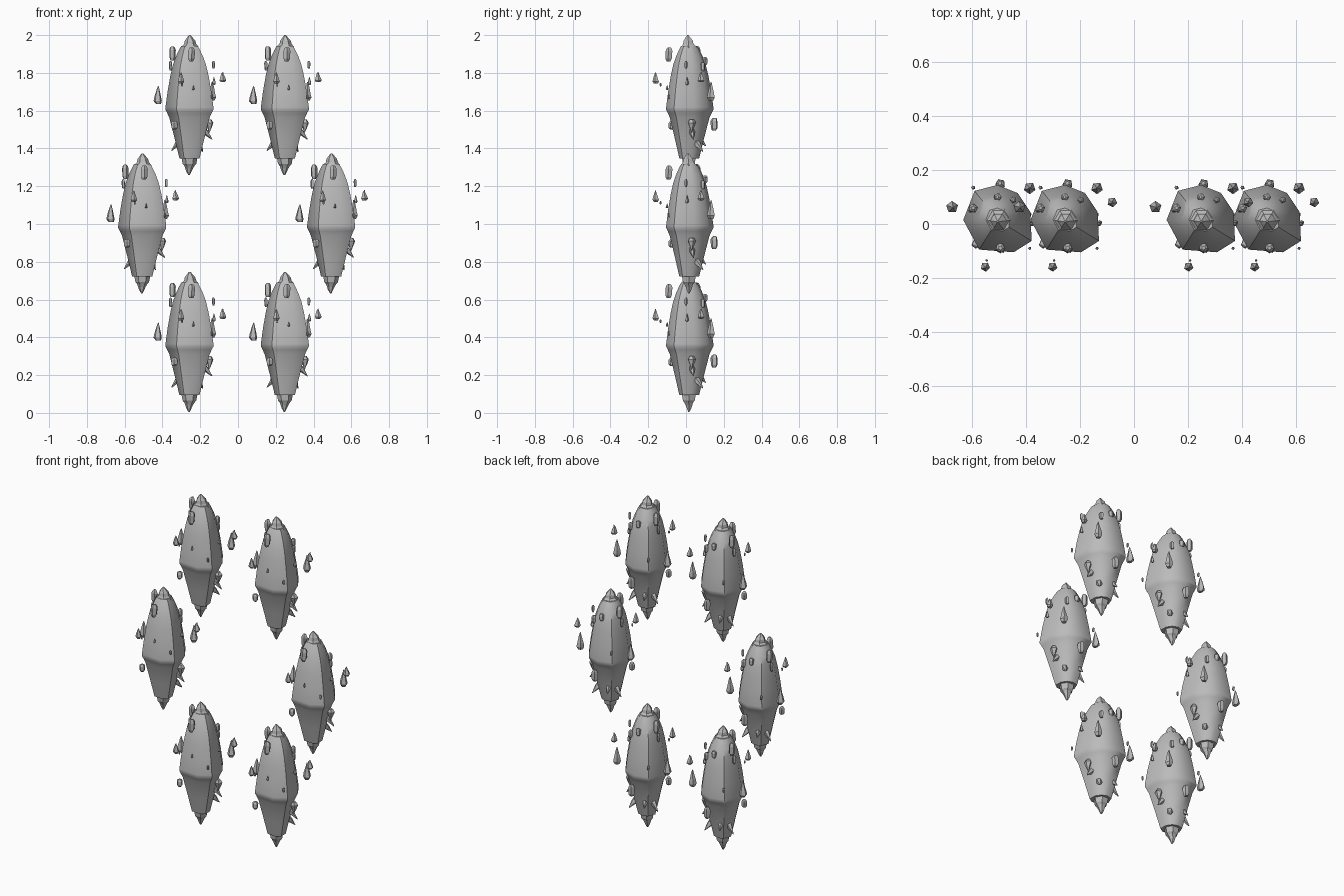
import bpy, bmesh, math, random
from mathutils import Vector, Matrix

if "Cube" in bpy.data.objects:
    bpy.data.objects.remove(bpy.data.objects["Cube"])

random.seed(4)
stone = bpy.data.materials.new("grey stone")
stone.diffuse_color = (0.5, 0.5, 0.5, 1)
stone.use_nodes = True
stone.node_tree.nodes["Principled BSDF"].inputs["Base Color"].default_value = stone.diffuse_color

# Irregular eight-sided outline of the big crystal at its waist
OUTLINE = [(-.127, 0), (-.068, -.11), (.06, -.12), (.127, -.078),
           (.122, .03), (.075, .1), (0, .13), (-.085, .108)]
HEX = [(math.cos(a * math.pi / 3), math.sin(a * math.pi / 3)) for a in range(6)]
PENT = [(math.cos(a * math.tau / 5), math.sin(a * math.tau / 5)) for a in range(5)]


def stack(bm, outline, rings, mat=Matrix()):
    """Skin an outline scaled by each (z, scale, dx, dy) ring; cap both ends."""
    loops = []
    for z, s, dx, dy in rings:
        loops.append([bm.verts.new(mat @ Vector((x * s + dx, y * s + dy, z))) for x, y in outline])
    n = len(outline)
    for a, b in zip(loops, loops[1:]):
        for i in range(n):
            bm.faces.new((a[i], a[(i + 1) % n], b[(i + 1) % n], b[i]))
    bm.faces.new(loops[0][::-1])
    bm.faces.new(loops[-1])


def finish(bm, name):
    bmesh.ops.recalc_face_normals(bm, faces=bm.faces)
    me = bpy.data.meshes.new(name)
    bm.to_mesh(me)
    bm.free()
    me.materials.append(stone)
    return me


# Main crystal body: tapered root, sharp waist, long domed shoulder
bm = bmesh.new()
stack(bm, OUTLINE, [(z, s, 0, .015) for z, s in
      [(.095, .42), (.2, .62), (.31, .84), (.335, .93), (.352, 1), (.365, 1),
       (.45, .91), (.53, .8), (.59, .69), (.635, .56), (.67, .43), (.69, .34)]])
body = finish(bm, "crystal_body")

# Jagged peak on top
bm = bmesh.new()
stack(bm, HEX, [(.655, .05, 0, .015), (.685, .046, .002, .015), (.7, .032, .004, .012),
                (.717, .028, .003, .012), (.735, .014, .002, .01), (.747, .004, .001, .01)])
peak = finish(bm, "crystal_peak")

# Jagged root point underneath
bm = bmesh.new()
stack(bm, HEX, [(.006, .004, -.002, .015), (.025, .014, -.003, .016), (.04, .02, -.002, .016),
                (.055, .027, 0, .014), (.065, .036, 0, .015), (.097, .042, 0, .015)])
root = finish(bm, "crystal_root")

# Floating shards: x, y, z, width, height, form (b = blunt, p = pointed, d = points down)
SHARDS = [
    (-.09, .06, .65, .036, .075, "b"), (-.1, .05, .585, .018, .05, "b"),
    (.01, -.09, .645, .038, .075, "b"), (-.045, -.16, .52, .036, .06, "p"),
    (-.04, -.135, .485, .01, .018, "b"), (-.166, .062, .43, .046, .095, "p"),
    (.127, .0, .59, .016, .042, "b"), (.175, .08, .525, .038, .055, "p"),
    (.13, .005, .505, .02, .042, "p"), (.12, .133, .45, .045, .1, "p"),
    (-.08, -.075, .27, .034, .045, "b"), (.105, .03, .265, .045, .07, "d"),
    (.01, .15, .275, .038, .068, "b"), (-.09, .135, .43, .015, .025, "b"),
    (.12, -.09, .42, .012, .025, "b"), (.02, -.1, .47, .014, .025, "p"),
    (.0, .1, .61, .03, .04, "b"), (.06, .09, .58, .025, .045, "b"),
]
FORMS = {
    "b": [(-.5, .55), (-.3, .95), (.25, 1), (.42, .75), (.5, .4)],
    "p": [(-.5, .6), (-.33, 1), (-.1, .8), (.3, .35), (.5, .08)],
    "d": [(-.5, .08), (-.1, .55), (.25, 1), (.5, .6)],
}
bm = bmesh.new()
for x, y, z, w, h, form in SHARDS:
    m = Matrix.Translation((x, y, z)) @ Matrix.Rotation(random.uniform(0, 6), 4, 'Z')
    stack(bm, PENT, [(a * h, r * w / 2, random.uniform(-.06, .06) * w, 0)
                     for a, r in FORMS[form]], m)
shards = finish(bm, "floating_shards")

# Spikes growing out and down from the tapered root
bm = bmesh.new()
for x, y, z, dx, dy, dz in [(-.055, .04, .18, -.04, .01, -.045), (.08, .03, .24, .04, .01, -.045),
                            (-.03, .07, .2, -.01, .035, -.04), (.05, .06, .17, .02, .03, -.04)]:
    d = Vector((dx, dy, dz))
    m = Matrix.Translation((x, y, z)) @ d.to_track_quat('Z', 'Y').to_matrix().to_4x4()
    stack(bm, PENT, [(-.02, .018, 0, 0), (.01, .016, 0, 0), (d.length, .002, 0, 0)], m)
spikes = finish(bm, "root_spikes")

# Six crystals arranged in a hexagonal ring
for cx, cz in [(-.257, 0), (.248, 0), (-.507, .627), (.493, .627), (-.257, 1.253), (.248, 1.253)]:
    for me in (body, peak, root, shards, spikes):
        ob = bpy.data.objects.new(me.name, me.copy())
        ob.location = (cx, 0, cz)
        bpy.context.collection.objects.link(ob)
        if me is body:
            bpy.ops.object.select_all(action='DESELECT')
            ob.select_set(True)
            bpy.context.view_layer.objects.active = ob
            bpy.ops.object.shade_smooth_by_angle(angle=math.radians(50))
